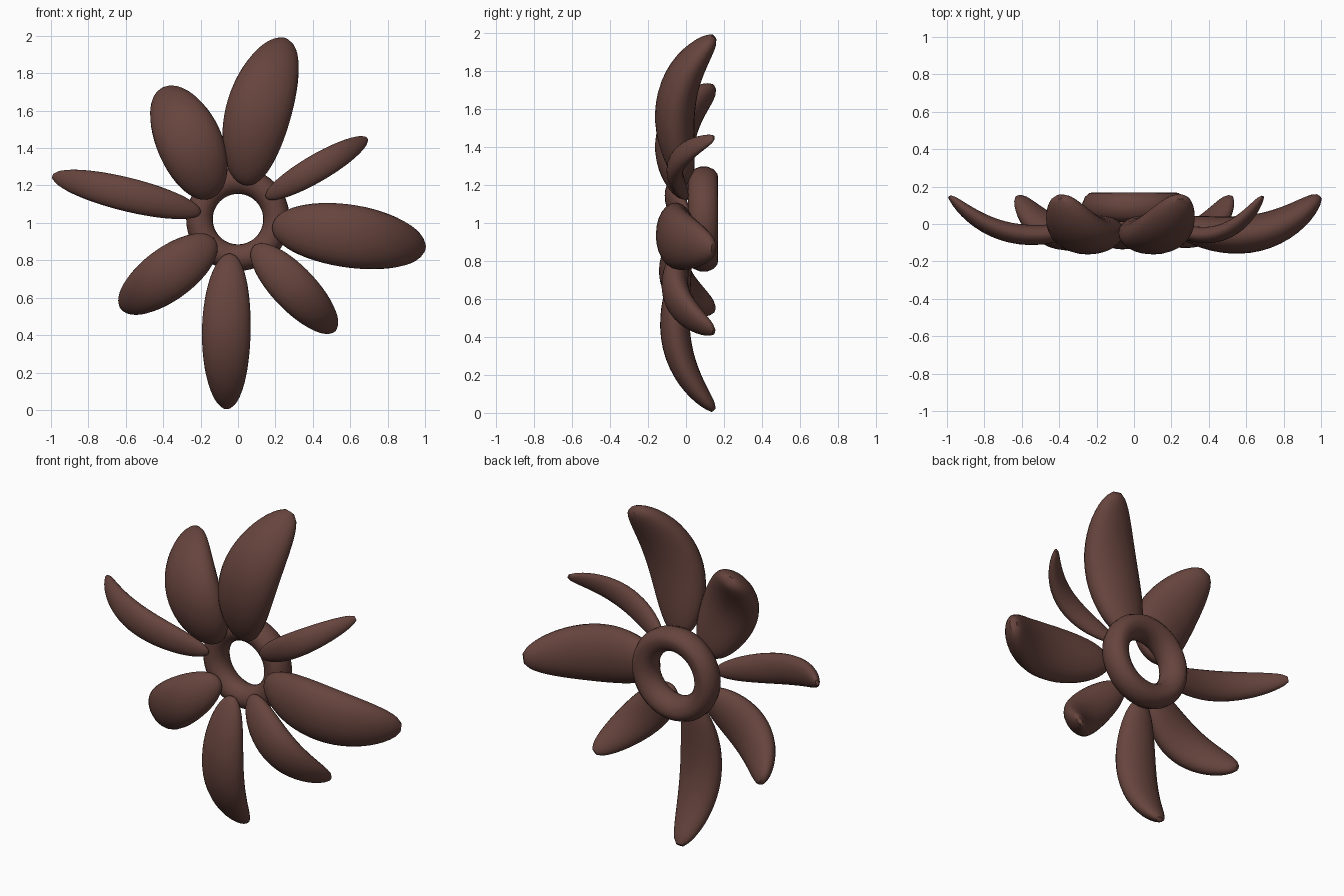
import bpy
import bmesh
import math
from mathutils import Vector

cube = bpy.data.objects.get("Cube")
if cube:
    bpy.data.objects.remove(cube)

brown = bpy.data.materials.new("dark reddish brown")
brown.use_nodes = True
COLOUR = (0.135, 0.058, 0.047, 1)
brown.diffuse_color = COLOUR
brown.node_tree.nodes["Principled BSDF"].inputs["Base Color"].default_value = COLOUR


def loft(name, rings, closed=False):
    """Skin a list of point rings; cap the ends unless the loop is closed."""
    bm = bmesh.new()
    rows = [[bm.verts.new(p) for p in ring] for ring in rings]
    n = len(rows[0])
    pairs = list(zip(rows, rows[1:] + rows[:1])) if closed else list(zip(rows, rows[1:]))
    for a, b in pairs:
        for i in range(n):
            j = (i + 1) % n
            bm.faces.new((a[i], a[j], b[j], b[i]))
    if not closed:
        bm.faces.new(rows[0])
        bm.faces.new(rows[-1])
    bmesh.ops.recalc_face_normals(bm, faces=bm.faces)
    mesh = bpy.data.meshes.new(name)
    bm.to_mesh(mesh)
    bm.free()
    mesh.materials.append(brown)
    obj = bpy.data.objects.new(name, mesh)
    bpy.context.collection.objects.link(obj)
    bpy.ops.object.select_all(action='DESELECT')
    obj.select_set(True)
    bpy.context.view_layer.objects.active = obj
    bpy.ops.object.shade_smooth_by_angle(angle=math.radians(50))
    return obj


# Central ring: a rounded profile turned about the y axis
HUB_Z = 1.02
profile = [(.135, .085), (.141, .115), (.158, .145), (.185, .163), (.215, .169), (.238, .166),
           (.262, .145), (.277, .11), (.276, .075), (.262, .04), (.238, .018),
           (.207, .01), (.175, .018), (.15, .038), (.138, .062)]
SPIN = 48
loft("centre_ring", [[(r * math.cos(a), y, HUB_Z + r * math.sin(a)) for r, y in profile]
                     for a in (2 * math.pi * k / SPIN for k in range(SPIN))], closed=True)


# Petals: flattened pods whose spine sweeps forward, then back to the tip
def spine_y(t):
    return .005 - .24 * t + .08 * t * t + .31 * t ** 3


def petal(name, base, tip, half_width, bow=0, rows=24, sides=24):
    start = Vector((base[0], 0, base[1]))
    along = Vector((tip[0], 0, tip[1])) - start
    length = along.length
    along.normalize()
    across = Vector((-along.z, 0, along.x))
    rings = []
    for k in range(rows):
        s = math.pi * (.03 + .86 * k / (rows - 1))
        t = (1 - math.cos(s)) / (1 - math.cos(math.pi * .89)) * .97
        width = half_width * math.sin(s) ** .95
        slope = (spine_y(t + .01) - spine_y(t - .01)) / (.02 * length)
        normal = (Vector((0, 1, 0)) - along * slope).normalized()
        # bow bends the spine sideways, zero at both ends
        centre = start + along * length * t + across * bow * 4 * t * (1 - t)
        centre.y = spine_y(t)
        rings.append([centre + across * width * math.cos(a) + normal * width * .6 * math.sin(a)
                      for a in (2 * math.pi * i / sides for i in range(sides))])
    # Blunt rounded end
    middle = sum(rings[-1], Vector()) / sides
    push = along * length * .025 + Vector((0, .016, 0))
    rings.append([middle + (p - middle) * .5 + push for p in rings[-1]])
    return loft(name, rings)


petal("top_petal", (.03, 1.205), (.25, 1.98), .175, .03)
petal("upper_right_petal", (-.14, 1.135), (-.395, 1.715), .175, -.01)
petal("upper_left_petal", (.15, 1.135), (.69, 1.45), .073)
petal("right_petal", (-.2, 1.055), (-.99, 1.25), .09)
petal("left_petal", (.185, .985), (.995, .865), .168, .005)
petal("lower_left_petal", (.085, .875), (.515, .425), .118)
petal("bottom_petal", (-.045, .835), (-.06, .01), .13, -.01)
petal("lower_right_petal", (-.125, .91), (-.62, .545), .14)
